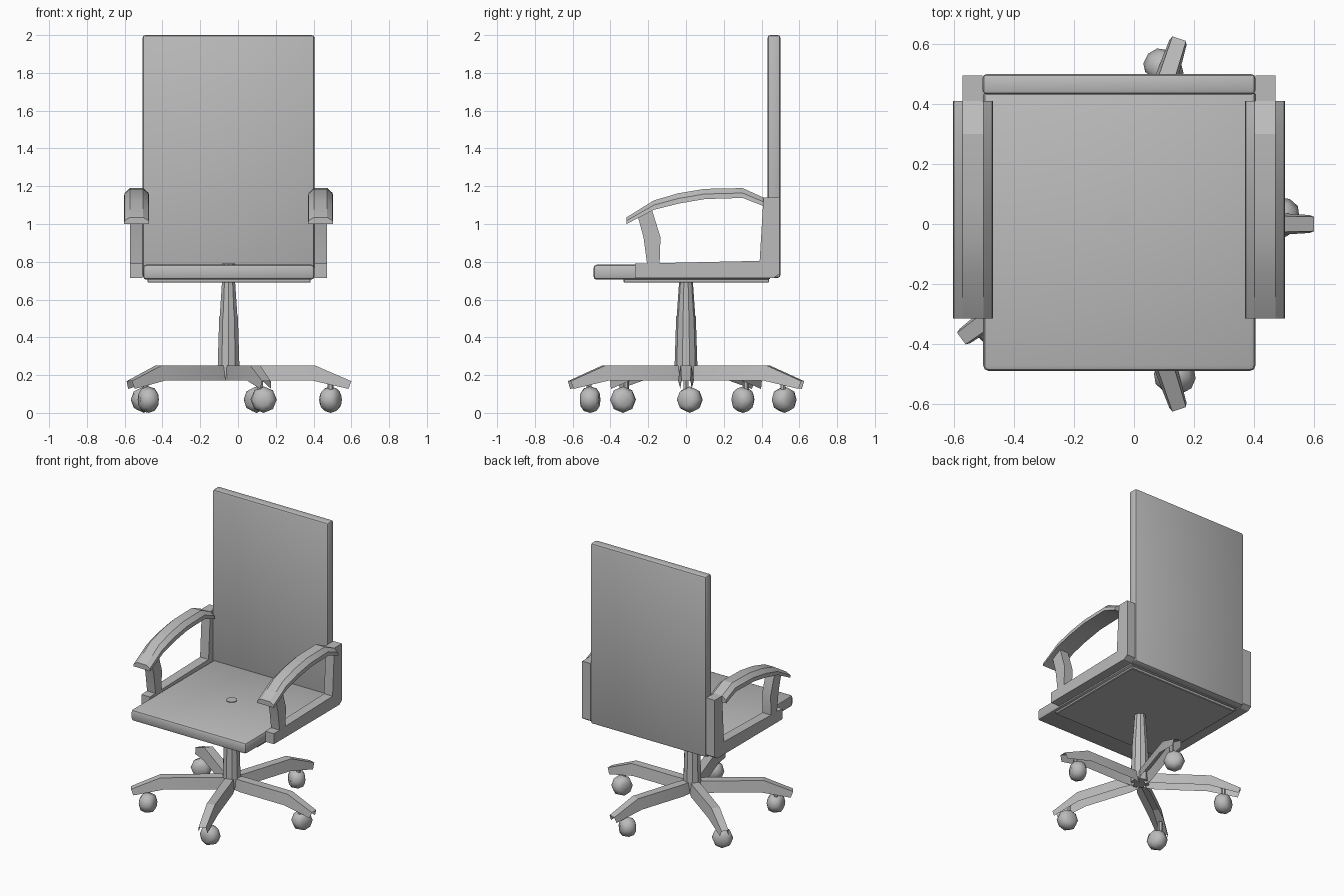
import bpy, bmesh, math
from mathutils import Matrix, Vector

if "Cube" in bpy.data.objects:
    bpy.data.objects.remove(bpy.data.objects["Cube"])

CX = -0.05  # chair axis, slightly off centre because of the five-star base

grey = bpy.data.materials.new("plain grey")
grey.diffuse_color = (0.5, 0.5, 0.5, 1)
grey.use_nodes = True
grey.node_tree.nodes["Principled BSDF"].inputs["Base Color"].default_value = grey.diffuse_color


def finish(name, bm, smooth=35, fix=True):
    if fix:
        bmesh.ops.recalc_face_normals(bm, faces=bm.faces)
    me = bpy.data.meshes.new(name)
    bm.to_mesh(me)
    bm.free()
    me.materials.append(grey)
    ob = bpy.data.objects.new(name, me)
    bpy.context.collection.objects.link(ob)
    bpy.ops.object.select_all(action='DESELECT')
    ob.select_set(True)
    bpy.context.view_layer.objects.active = ob
    bpy.ops.object.shade_smooth_by_angle(angle=math.radians(smooth))
    return ob


def box(name, lo, hi, bevel=0.0, segs=2):
    bm = bmesh.new()
    bmesh.ops.create_cube(bm, size=1)
    for v in bm.verts:
        v.co = [lo[i] + (v.co[i] + 0.5) * (hi[i] - lo[i]) for i in range(3)]
    if bevel:
        bmesh.ops.bevel(bm, geom=bm.edges[:], offset=bevel, segments=segs,
                        profile=0.5, affect='EDGES')
    return finish(name, bm)


def loft(name, rings, closed=True, caps=True, mat=None, smooth=35):
    """Skin a list of equal-length point rings."""
    bm = bmesh.new()
    vs = [[bm.verts.new(p) for p in r] for r in rings]
    n = len(vs[0])
    for a, b in zip(vs, vs[1:]):
        for i in range(n if closed else n - 1):
            j = (i + 1) % n
            bm.faces.new((a[i], a[j], b[j], b[i]))
    if caps:
        bm.faces.new(vs[0])
        bm.faces.new(vs[-1])
    if mat:
        bm.transform(mat)
    return finish(name, bm, smooth)


def side_plate(name, pts, x0, x1):
    """Extrude a y-z outline between two x positions."""
    return loft(name, [[(x, y, z) for y, z in pts] for x in (x0, x1)], smooth=20)


# seat and backrest
box("seat", (-0.503, -0.49, 0.705), (0.405, 0.45, 0.785), 0.018)
box("seat_underplate", (-0.48, -0.33, 0.69), (0.385, 0.44, 0.712), 0.004, 1)
box("backrest", (-0.505, 0.432, 0.715), (0.405, 0.5, 2.0), 0.014)

# armrests, mirrored about the chair axis
frame = [(-0.27, 0.715), (0.465, 0.715), (0.495, 0.735), (0.495, 1.14),
         (0.41, 1.14), (0.39, 0.805), (-0.27, 0.79)]
post = [(-0.205, 0.78), (-0.14, 0.78), (-0.135, 0.93), (-0.185, 1.09),
        (-0.255, 1.04), (-0.225, 0.93)]
# y, underside z, top z along the pad
pad = [(-0.315, 1.0, 1.035), (-0.17, 1.075, 1.125), (-0.04, 1.108, 1.163),
       (0.1, 1.132, 1.186), (0.3, 1.138, 1.19), (0.41, 1.095, 1.14)]
for side, s in (("right", 1), ("left", -1)):
    x0, x1 = CX + s * 0.455, CX + s * 0.522
    side_plate(side + "_arm_frame", frame, x0, x1)
    side_plate(side + "_arm_post", post, x0, x1)
    c = CX + s * 0.487
    loft(side + "_arm_pad",
         [[(c - 0.067, y, lo), (c - 0.064, y, lo + 0.5 * (hi - lo)), (c - 0.035, y, hi),
           (c + 0.035, y, hi), (c + 0.064, y, lo + 0.5 * (hi - lo)), (c + 0.067, y, lo)]
          for y, lo, hi in pad], smooth=25)


# gas column
def ring(r, z, n=10):
    return [(CX + r * math.sin(2 * math.pi * i / n), r * math.cos(2 * math.pi * i / n), z)
            for i in range(n)]


loft("lower_column", [ring(0.062, 0.19), ring(0.06, 0.26), ring(0.052, 0.51), ring(0.04, 0.51)])
loft("upper_column", [ring(0.05, 0.5), ring(0.036, 0.7), ring(0.036, 0.79)])

# star base: open channel legs, each with a caster
# r of top, top z, top half width, r of bottom, bottom z, bottom half width
leg = [(0.0, 0.25, 0.022, 0.03, 0.172, 0.03), (0.1, 0.25, 0.03, 0.1, 0.172, 0.042),
       (0.46, 0.25, 0.028, 0.44, 0.172, 0.042), (0.65, 0.168, 0.024, 0.635, 0.127, 0.03)]
wheel = [(-0.05, 0.036), (-0.034, 0.06), (0, 0.07), (0.034, 0.06), (0.05, 0.036)]
for k in range(5):
    turn = Matrix.Translation((CX, 0, 0)) @ Matrix.Rotation(math.radians(72 * k), 4, 'Z')
    loft(f"base_leg_{k + 1}",
         [[(rb, -wb, zb), (rt, -wt, zt), (rt, wt, zt), (rb, wb, zb)]
          for rt, zt, wt, rb, zb, wb in leg], closed=False, caps=False, mat=turn, smooth=20)
    place = turn @ Matrix.Translation((0.54, 0.02, 0.07)) @ Matrix.Rotation(math.radians(-25), 4, 'Z')
    loft(f"caster_{k + 1}",
         [[(x, r * math.cos(math.pi * i / 4), r * math.sin(math.pi * i / 4)) for i in range(8)]
          for x, r in wheel], mat=place, smooth=50)
    stem = turn @ Matrix.Translation((0.54, 0.0, 0))
    loft(f"caster_stem_{k + 1}",
         [[(0.015 * math.cos(math.pi * i / 3), 0.015 * math.sin(math.pi * i / 3), z)
           for i in range(6)] for z in (0.11, 0.2)], mat=stem)
